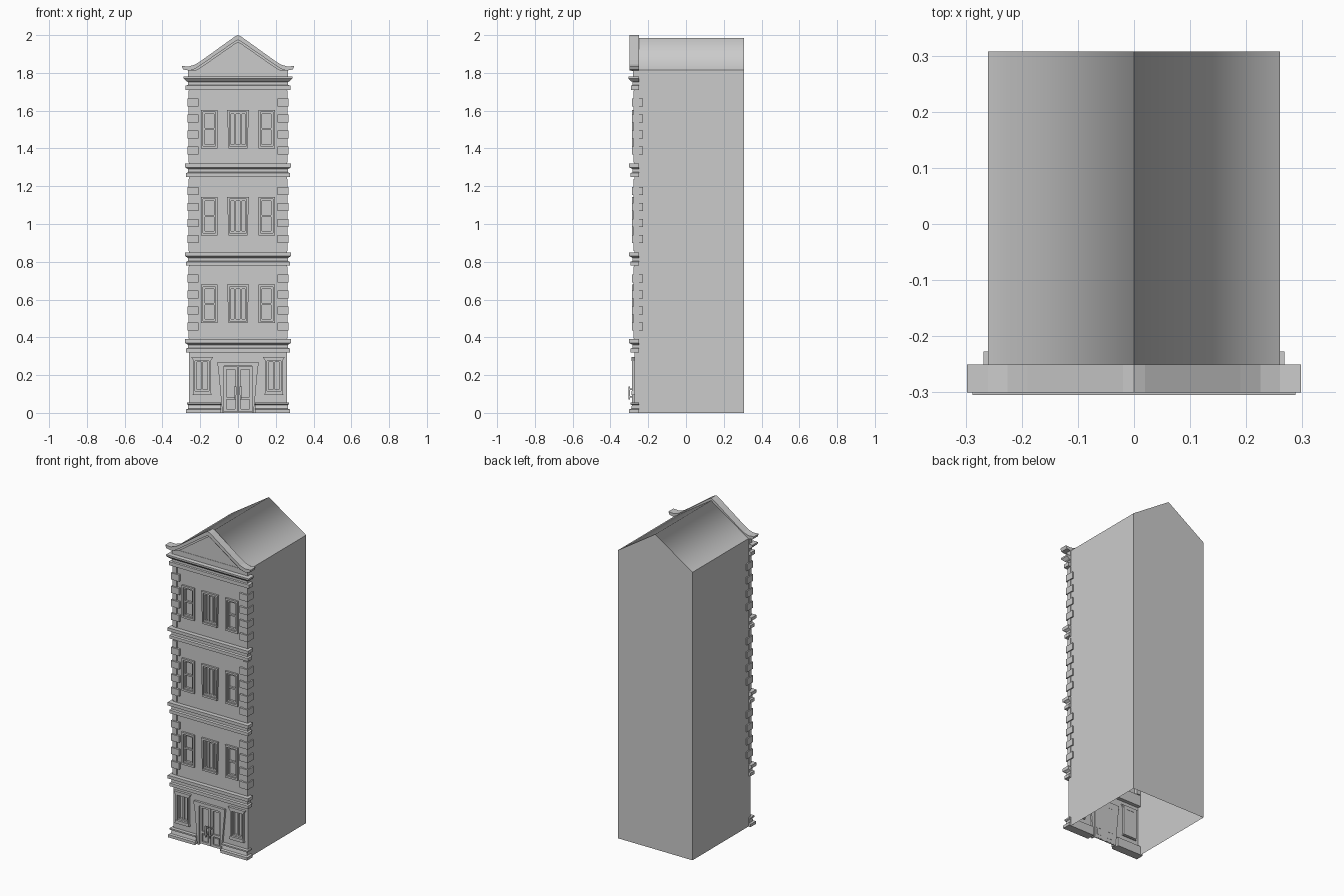
import bpy, bmesh, math

cube = bpy.data.objects.get("Cube")
if cube:
    bpy.data.objects.remove(cube, do_unlink=True)

stone = bpy.data.materials.new("pale_grey_stone")
stone.use_nodes = True
GREY = (0.6, 0.6, 0.6, 1)
stone.diffuse_color = GREY
stone.node_tree.nodes["Principled BSDF"].inputs["Base Color"].default_value = GREY

HALF, BACK, WALL, EAVES = 0.26, 0.307, -0.273, 1.815


def finish(name, bm, smooth=False, solid=True):
    bmesh.ops.remove_doubles(bm, verts=bm.verts, dist=0.0001)
    if solid:
        bmesh.ops.recalc_face_normals(bm, faces=bm.faces)
    mesh = bpy.data.meshes.new(name)
    bm.to_mesh(mesh)
    bm.free()
    mesh.materials.append(stone)
    for p in mesh.polygons:
        p.use_smooth = smooth
    obj = bpy.data.objects.new(name, mesh)
    bpy.context.collection.objects.link(obj)
    return obj


def face(bm, pts):
    bm.faces.new([bm.verts.new(p) for p in pts])


def prism(bm, pts, y0, y1):
    """Extrude an (x, z) outline from y0 (front) to y1 (back)."""
    n = len(pts)
    a = [bm.verts.new((x, y0, z)) for x, z in pts]
    b = [bm.verts.new((x, y1, z)) for x, z in pts]
    bm.faces.new(a)
    bm.faces.new(b[::-1])
    for i in range(n):
        j = (i + 1) % n
        bm.faces.new((a[i], b[i], b[j], a[j]))


def box(bm, x0, x1, y0, y1, z0, z1):
    prism(bm, [(x0, z0), (x1, z0), (x1, z1), (x0, z1)], y0, y1)


def ring(bm, outer, inner, y0, y1):
    """Picture-frame strip between two matching outlines."""
    n = len(outer)
    for i in range(n):
        j = (i + 1) % n
        prism(bm, [outer[i], outer[j], inner[j], inner[i]], y0, y1)


def rect(x0, x1, z0, z1):
    return [(x0, z0), (x1, z0), (x1, z1), (x0, z1)]


def moulding(bm, x0, x1, levels, back=-0.25):
    """Stack of (spread, front y, z) sections; spread widens each x end outward."""
    rows = []
    for spread, y, z in levels:
        a = x0 - (spread if x0 < 0 else 0)
        b = x1 + (spread if x1 > 0 else 0)
        rows.append([bm.verts.new(p) for p in
                     ((a, y, z), (b, y, z), (b, back, z), (a, back, z))])
    for lo, hi in zip(rows, rows[1:]):
        for i in range(4):
            j = (i + 1) % 4
            bm.faces.new((lo[i], lo[j], hi[j], hi[i]))
    bm.faces.new(rows[0][::-1])
    bm.faces.new(rows[-1])


# Openings (x0, x1, z0, z1)
FLOORS = [0.475, 0.94, 1.40]
side_windows = [(s * 0.152 - 0.033, s * 0.152 + 0.033, z + 0.012, z + 0.192)
                for z in FLOORS for s in (-1, 1)]
mid_windows = [(-0.045, 0.045, z + 0.012, z + 0.192) for z in FLOORS]
shop_windows = [(s * 0.19 - 0.037, s * 0.19 + 0.037, 0.115, 0.28) for s in (-1, 1)]
door = (-0.075, 0.075, 0, 0.25)
openings = side_windows + mid_windows + shop_windows + [door]

# Side and back walls, open underneath
bm = bmesh.new()
for s in (-1, 1):
    face(bm, [(s * HALF, y, z) for y, z in
              ((WALL, 0), (BACK, 0), (BACK, EAVES), (WALL, EAVES))][::s])
face(bm, [(x, BACK, z) for x, z in
          ((HALF, 0), (-HALF, 0), (-HALF, EAVES), (0, 1.985), (HALF, EAVES))])
finish("side_and_back_walls", bm, solid=False)

# Front wall with openings left out
bm = bmesh.new()
xs = sorted({-HALF, HALF} | {v for o in openings for v in o[:2]})
zs = sorted({0, EAVES} | {v for o in openings for v in o[2:]})
for x0, x1 in zip(xs, xs[1:]):
    for z0, z1 in zip(zs, zs[1:]):
        cx, cz = (x0 + x1) / 2, (z0 + z1) / 2
        if not any(o[0] < cx < o[1] and o[2] < cz < o[3] for o in openings):
            face(bm, [(x, WALL, z) for x, z in rect(x0, x1, z0, z1)])
finish("front_wall", bm, solid=False)

# Roof
bm = bmesh.new()
face(bm, [(-HALF, -0.26, EAVES), (0, -0.26, 1.985), (0, BACK, 1.985), (-HALF, BACK, EAVES)][::-1])
face(bm, [(0, -0.26, 1.985), (HALF, -0.26, EAVES), (HALF, BACK, EAVES), (0, BACK, 1.985)])
finish("roof", bm, smooth=True, solid=False)


# Windows: casing, recessed pane, sash and glazing bars
def window(bm, o, casing, bars_x=(), bars_z=()):
    x0, x1, z0, z1 = o
    inner = rect(*o)
    ring(bm, casing, inner, -0.285, -0.26)
    ring(bm, inner, rect(x0 + 0.009, x1 - 0.009, z0 + 0.01, z1 - 0.01), -0.275, -0.26)
    face(bm, [(x, -0.262, z) for x, z in inner])
    for f in bars_x:
        c = x0 + f * (x1 - x0)
        box(bm, c - 0.005, c + 0.005, -0.274, -0.262, z0, z1)
    for f in bars_z:
        c = z0 + f * (z1 - z0)
        box(bm, x0, x1, -0.274, -0.262, c - 0.005, c + 0.005)


bm = bmesh.new()
for o in side_windows:
    window(bm, o, rect(o[0] - 0.01, o[1] + 0.01, o[2] - 0.012, o[3] + 0.012), bars_z=(0.5,))
finish("side_windows", bm, solid=False)

bm = bmesh.new()
for o in mid_windows:
    z0, z1 = o[2] - 0.012, o[3] + 0.012
    window(bm, o, [(-0.051, z0), (0.051, z0), (0.057, z1), (-0.057, z1)], bars_x=(0.33, 0.67))
finish("middle_windows", bm, solid=False)

# Ground floor windows with flared heads and sills
bm = bmesh.new()
for o in shop_windows:
    c = (o[0] + o[1]) / 2
    window(bm, o, rect(c - 0.046, c + 0.046, 0.1, 0.29), bars_x=(0.5,))
    for w0, w1, z0, z1 in ((0.046, 0.058, 0.275, 0.297), (0.05, 0.046, 0.095, 0.115)):
        prism(bm, [(c - w0, z0), (c + w0, z0), (c + w1, z1), (c - w1, z1)], -0.289, -0.265)
finish("ground_windows", bm, solid=False)

# Entrance: tapering surround, double door with panels
bm = bmesh.new()
for s in (-1, 1):
    prism(bm, [(s * 0.073, 0), (s * 0.083, 0), (s * 0.108, 0.27), (s * 0.073, 0.27)],
          -0.285, -0.262)
box(bm, -0.108, 0.108, -0.287, -0.262, 0.248, 0.27)
finish("door_surround", bm)

bm = bmesh.new()
face(bm, [(x, -0.262, z) for x, z in rect(*door)])
for s in (-1, 1):
    a, b = sorted((s * 0.003, s * 0.073))
    leaf = rect(a, b, 0.005, 0.245)
    ring(bm, leaf, rect(a + 0.013, b - 0.013, 0.02, 0.23), -0.272, -0.261)
    box(bm, a, b, -0.272, -0.261, 0.07, 0.085)
    box(bm, a + 0.018, b - 0.018, -0.268, -0.261, 0.028, 0.062)
finish("double_door", bm, solid=False)

# Door handles
bm = bmesh.new()
for s in (-1, 1):
    x = s * 0.014
    prism(bm, [(x - 0.004, 0.07), (x + 0.004, 0.07), (x + 0.006, 0.14), (x - 0.006, 0.14)],
          -0.305, -0.296)
    for z in (0.085, 0.125):
        box(bm, x - 0.003, x + 0.003, -0.298, -0.262, z - 0.004, z + 0.004)
finish("door_handles", bm)

# Plinth either side of the door
bm = bmesh.new()
steps = [(0.015, -0.302, 0), (0.015, -0.302, 0.018), (0.004, -0.29, 0.022),
         (0.004, -0.286, 0.042), (0.011, -0.295, 0.047), (0.011, -0.295, 0.056)]
moulding(bm, -HALF, -0.09, steps)
moulding(bm, 0.09, HALF, steps)
finish("plinth", bm)

# String courses between the floors
bm = bmesh.new()
for t in (0.39, 0.85, 1.32):
    moulding(bm, -HALF, HALF, [
        (0.014, -0.293, t - 0.07), (0.014, -0.293, t - 0.05), (0.005, -0.283, t - 0.046),
        (0.005, -0.283, t - 0.03), (0.013, -0.293, t - 0.024), (0.02, -0.301, t - 0.02),
        (0.02, -0.301, t)])
finish("string_courses", bm)

# Main cornice under the gable
bm = bmesh.new()
moulding(bm, -HALF, HALF, [
    (0.019, -0.29, 1.71), (0.019, -0.29, 1.733), (0.004, -0.282, 1.736),
    (0.004, -0.282, 1.752), (0.015, -0.293, 1.757), (0.028, -0.305, 1.77),
    (0.028, -0.305, 1.78), (0.004, -0.28, 1.782), (0.004, -0.28, 1.815)])
finish("main_cornice", bm)

# Corner quoins, alternating long and short
bm = bmesh.new()
for top in (0.712, 1.174, 1.643):
    for i in range(-1, 8):
        z = top - i * 0.0423
        long = i % 2 == 0
        inner, side, front, back = (0.21, 0.268, -0.287, -0.227) if long \
            else (0.232, 0.263, -0.279, -0.25)
        for s in (-1, 1):
            a, b = sorted((s * inner, s * side))
            box(bm, a, b, front, back, z - 0.021, z + 0.021)
finish("corner_quoins", bm)

# Gable front: recessed panel and swept raking cornice
bm = bmesh.new()
prism(bm, [(-0.25, 1.81), (0.25, 1.81), (0, 1.98)], -0.278, -0.25)
finish("gable_panel", bm)

bm = bmesh.new()
top = [(0, 2.0), (0.02, 1.99), (0.19, 1.868), (0.225, 1.845), (0.26, 1.834), (0.298, 1.836)]
low = [(0, 1.975), (0.02, 1.963), (0.19, 1.846), (0.225, 1.822), (0.255, 1.812), (0.29, 1.818)]
step = [(0, 1.962), (0.02, 1.95), (0.185, 1.835), (0.215, 1.815), (0.225, 1.812), (0.235, 1.81)]
for s in (-1, 1):
    for k in range(len(top) - 1):
        for upper, lower, y in ((top, low, -0.3), (low, step, -0.289)):
            quad = [upper[k], upper[k + 1], lower[k + 1], lower[k]]
            prism(bm, [(s * x, z) for x, z in quad], y, -0.25)
finish("raking_cornice", bm)
